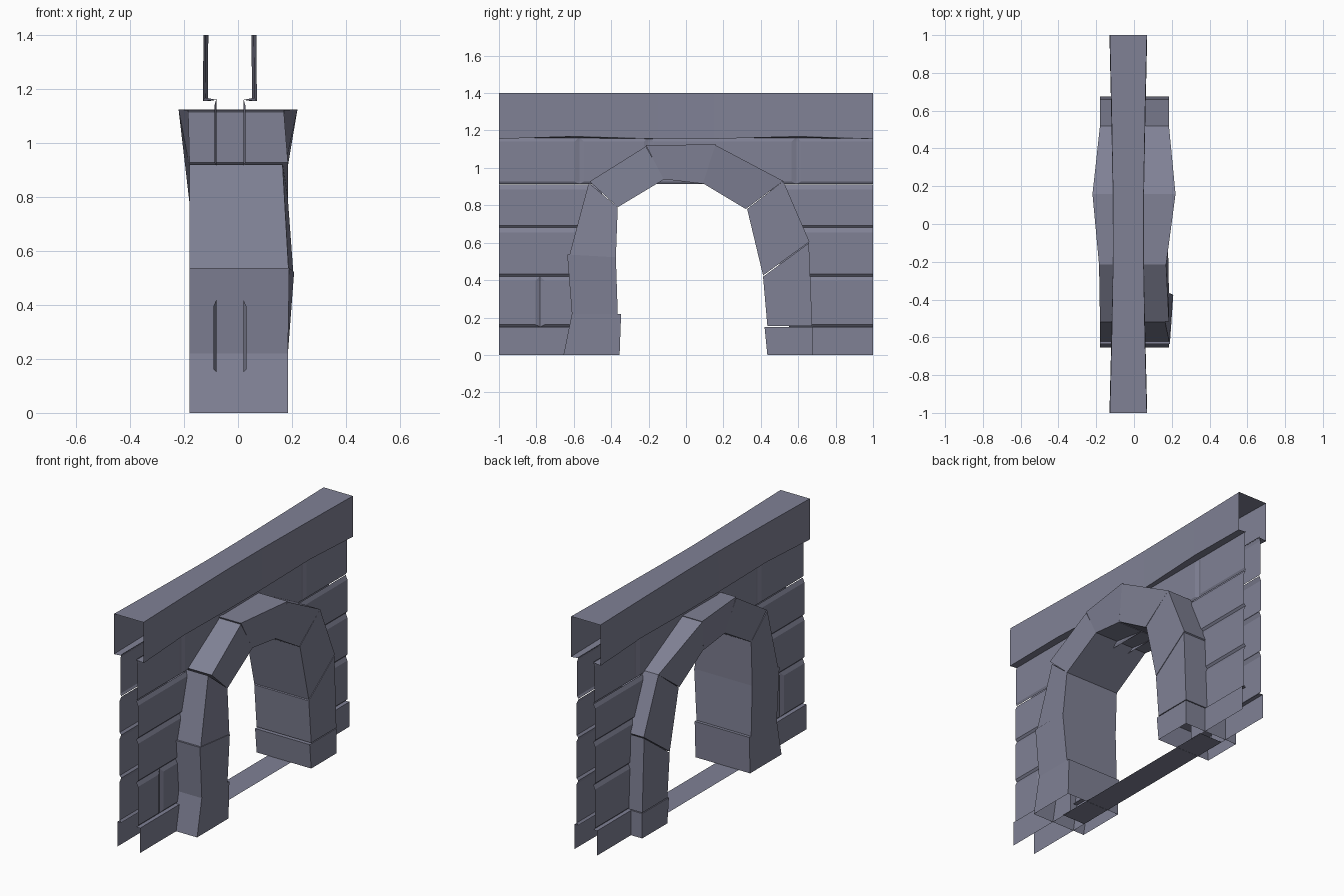
import bpy, bmesh

if "Cube" in bpy.data.objects:
    bpy.data.objects.remove(bpy.data.objects["Cube"])

CX = -0.03          # centre plane of the wall

stone = bpy.data.materials.new("slate_grey_stone")
stone.diffuse_color = (0.215, 0.22, 0.30, 1)
stone.use_nodes = True
stone.node_tree.nodes["Principled BSDF"].inputs["Base Color"].default_value = stone.diffuse_color


def finish(name, bm, x=0.0, mirror=False):
    me = bpy.data.meshes.new(name)
    bm.to_mesh(me)
    bm.free()
    me.materials.append(stone)
    ob = bpy.data.objects.new(name, me)
    ob.location.x = x
    bpy.context.collection.objects.link(ob)
    if mirror:
        m = ob.modifiers.new("Mirror", 'MIRROR')
        m.use_axis[0] = True
        m.merge_threshold = 0.0005
    return ob


def quad(bm, *pts):
    return bm.faces.new([bm.verts.new(p) for p in pts])


# Arch stones: each end is (outer y, z, inner y, z, left x, right x outer, right x inner)
def end(yo, zo, yi, zi, xl=-0.18, xr=0.185, xri=0.185):
    return [(xl, yo, zo), (xr, yo, zo), (xri, yi, zi), (-0.18, yi, zi)]


def arch_stone(name, a, b):
    bm = bmesh.new()
    va = [bm.verts.new(p) for p in a]
    vb = [bm.verts.new(p) for p in b]
    first = bm.faces.new(va)
    bm.faces.new(vb[::-1])
    for i in range(4):
        j = (i + 1) % 4
        bm.faces.new([va[j], va[i], vb[i], vb[j]])
    bmesh.ops.recalc_face_normals(bm, faces=bm.faces)
    if all(p[2] == 0 for p in a):        # feet are open underneath
        bmesh.ops.delete(bm, geom=[first], context='FACES_ONLY')
    finish(name, bm)


arch_stone("left_foot_stone", end(-0.655, 0, -0.355, 0),
           end(-0.61, 0.22, -0.347, 0.22))
arch_stone("left_jamb_stone", end(-0.61, 0.22, -0.365, 0.22),
           end(-0.635, 0.537, -0.375, 0.522, xr=0.19, xri=0.208))
arch_stone("left_springer_stone", end(-0.623, 0.535, -0.375, 0.52, xr=0.187, xri=0.205),
           end(-0.52, 0.92, -0.365, 0.79, xr=0.165))
arch_stone("left_shoulder_stone", end(-0.515, 0.927, -0.365, 0.79),
           end(-0.215, 1.115, -0.115, 0.94, xl=-0.185, xr=0.17, xri=0.18))
arch_stone("key_stone", end(-0.215, 1.122, -0.12, 0.94, xl=-0.185, xr=0.17, xri=0.18),
           end(0.16, 1.125, 0.09, 0.915, xl=-0.22, xr=0.22))
arch_stone("right_shoulder_stone", end(0.157, 1.122, 0.09, 0.918, xl=-0.22, xr=0.22),
           end(0.52, 0.93, 0.32, 0.78))
arch_stone("right_springer_stone", end(0.52, 0.93, 0.327, 0.78),
           end(0.66, 0.605, 0.412, 0.425))
arch_stone("right_jamb_stone", end(0.657, 0.598, 0.412, 0.418),
           end(0.675, 0.155, 0.435, 0.155))
arch_stone("right_foot_stone", end(0.675, 0, 0.435, 0),
           end(0.675, 0.15, 0.42, 0.15))

# Wall bricks: raised panels in shallow grooves, mirrored to both faces
GROOVE, FACE = 0.05, 0.061


def brick(bm, y0, y1, z0, z1, face=FACE):
    iy0 = y0 if y0 == -1 else y0 + 0.025    # flush at the wall ends
    iy1 = y1 if y1 == 1 else y1 - 0.025
    o = [bm.verts.new((GROOVE, y, z)) for y, z in
         ((y0, z0), (y1, z0), (y1, z1), (y0, z1))]
    i = [bm.verts.new((face, y, z)) for y, z in
         ((iy0, z0 + 0.012), (iy1, z0 + 0.012), (iy1, z1 - 0.025), (iy0, z1 - 0.025))]
    bm.faces.new(i)
    for k in range(4):
        j = (k + 1) % 4
        if k % 2 and o[k].co.y in (-1, 1):
            continue
        bm.faces.new([o[k], o[j], i[j], i[k]])


bm = bmesh.new()
for y0, y1, z0, z1 in ((-1, -0.78, 0.15, 0.42), (-0.78, -0.5, 0.15, 0.42),
                       (-1, -0.5, 0.42, 0.68), (-1, -0.45, 0.68, 0.91),
                       (0.55, 1, 0.15, 0.42), (0.5, 1, 0.42, 0.68),
                       (0.45, 1, 0.68, 0.91)):
    brick(bm, y0, y1, z0, z1)
top = (-1, -0.57, -0.2, 0.59, 1)
for y0, y1 in zip(top, top[1:]):
    brick(bm, y0, y1, 0.915, 1.165, 0.057)
finish("wall_bricks", bm, CX, True)

# Plinth at the wall foot: upright plate with a narrow ledge
bm = bmesh.new()
for y0, y1 in ((-1, -0.5), (0.55, 1)):
    quad(bm, (0.075, y0, 0), (0.075, y1, 0), (0.075, y1, 0.15), (0.075, y0, 0.15))
    quad(bm, (0.075, y0, 0.15), (0.075, y1, 0.15), (GROOVE, y1, 0.15), (GROOVE, y0, 0.15))
finish("wall_plinth", bm, CX, True)

# Coping beam: waisted in plan, open at the ends, with an underside ledge
bm = bmesh.new()
stations = ((-1, 0.1, 1.155), (-0.6, 0.09, 1.168), (-0.15, 0.082, 1.155),
            (0.15, 0.083, 1.155), (0.6, 0.091, 1.168), (1, 0.1, 1.155))
rows = [[bm.verts.new(p) for p in
         ((GROOVE, y, 1.16), (w, y, z), (w - 0.002, y, 1.4), (0, y, 1.4))]
        for y, w, z in stations]
for a, b in zip(rows, rows[1:]):
    for k in range(3):
        bm.faces.new([a[k], b[k], b[k + 1], a[k + 1]])
finish("coping_beam", bm, CX, True)

# Threshold strip on the ground between the jambs
bm = bmesh.new()
quad(bm, (-0.105, -0.56, 0.001), (0.05, -0.56, 0.001), (0.05, 0.64, 0.001), (-0.105, 0.64, 0.001))
finish("threshold", bm)
